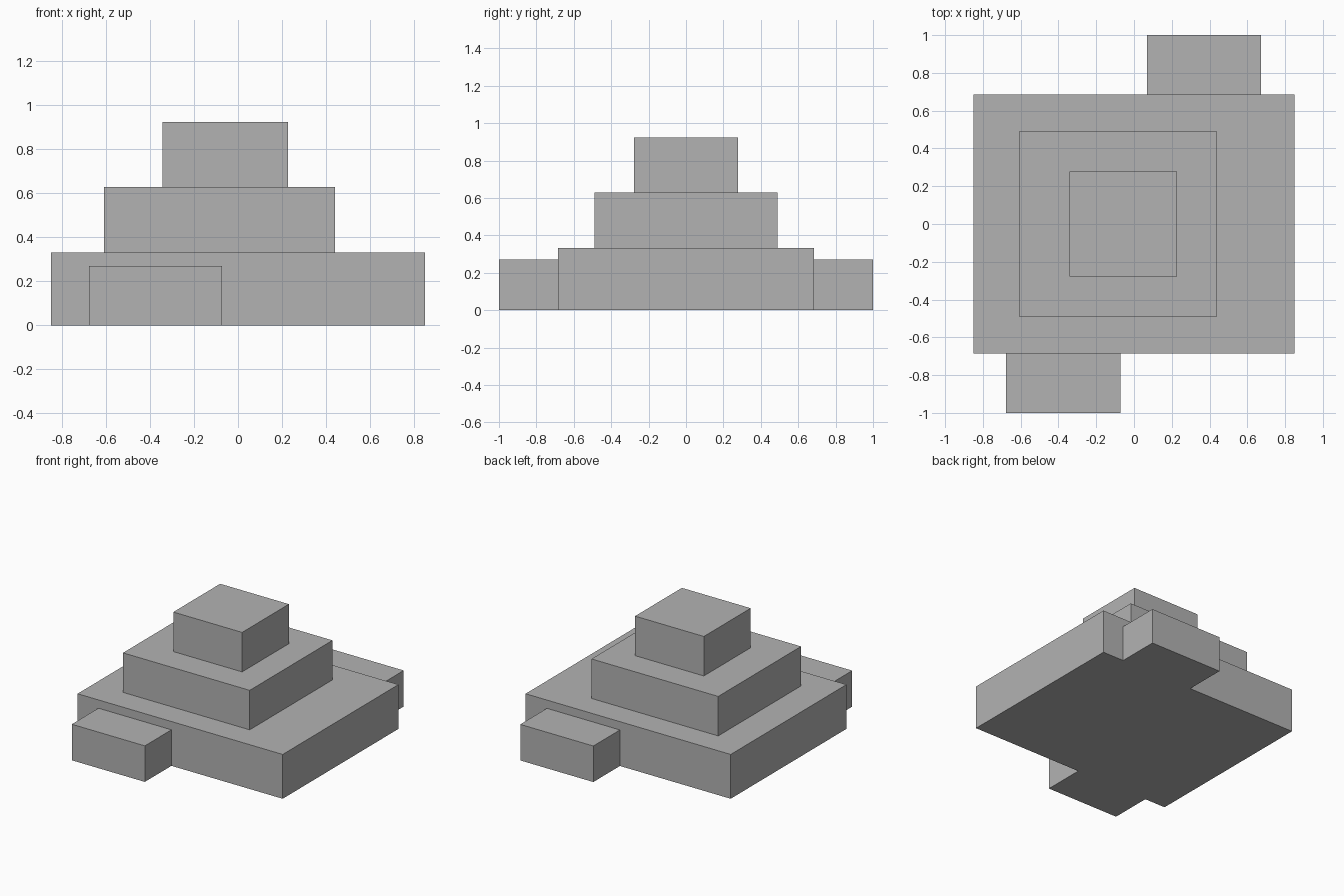
import bpy
import bmesh
from mathutils import Vector

cube = bpy.data.objects.get("Cube")
if cube:
    bpy.data.objects.remove(cube, do_unlink=True)

# Single plain grey
GREY = (0.45, 0.45, 0.45, 1.0)
grey = bpy.data.materials.new("plain_grey")
grey.use_nodes = True
grey.diffuse_color = GREY
grey.node_tree.nodes["Principled BSDF"].inputs["Base Color"].default_value = GREY


def block(name, low, high):
    """Flat-shaded box spanning two opposite corners."""
    low, high = Vector(low), Vector(high)
    bm = bmesh.new()
    bmesh.ops.create_cube(bm, size=1)
    bmesh.ops.scale(bm, vec=high - low, verts=bm.verts)
    bmesh.ops.translate(bm, vec=(high - low) / 2, verts=bm.verts)
    mesh = bpy.data.meshes.new(name)
    bm.to_mesh(mesh)
    bm.free()
    mesh.materials.append(grey)
    obj = bpy.data.objects.new(name, mesh)
    obj.location = low
    bpy.context.collection.objects.link(obj)
    return obj


# Stacked tiers, the upper two set off centre
block("base_tier", (-0.85, -0.685, 0), (0.85, 0.685, 0.332))
block("middle_tier", (-0.61, -0.49, 0.332), (0.44, 0.49, 0.628))
block("top_tier", (-0.342, -0.277, 0.628), (0.228, 0.277, 0.924))

# Low entrance blocks on opposite sides
block("front_block", (-0.677, -1, 0), (-0.072, -0.685, 0.27))
block("back_block", (0.068, 0.685, 0), (0.673, 1, 0.27))
